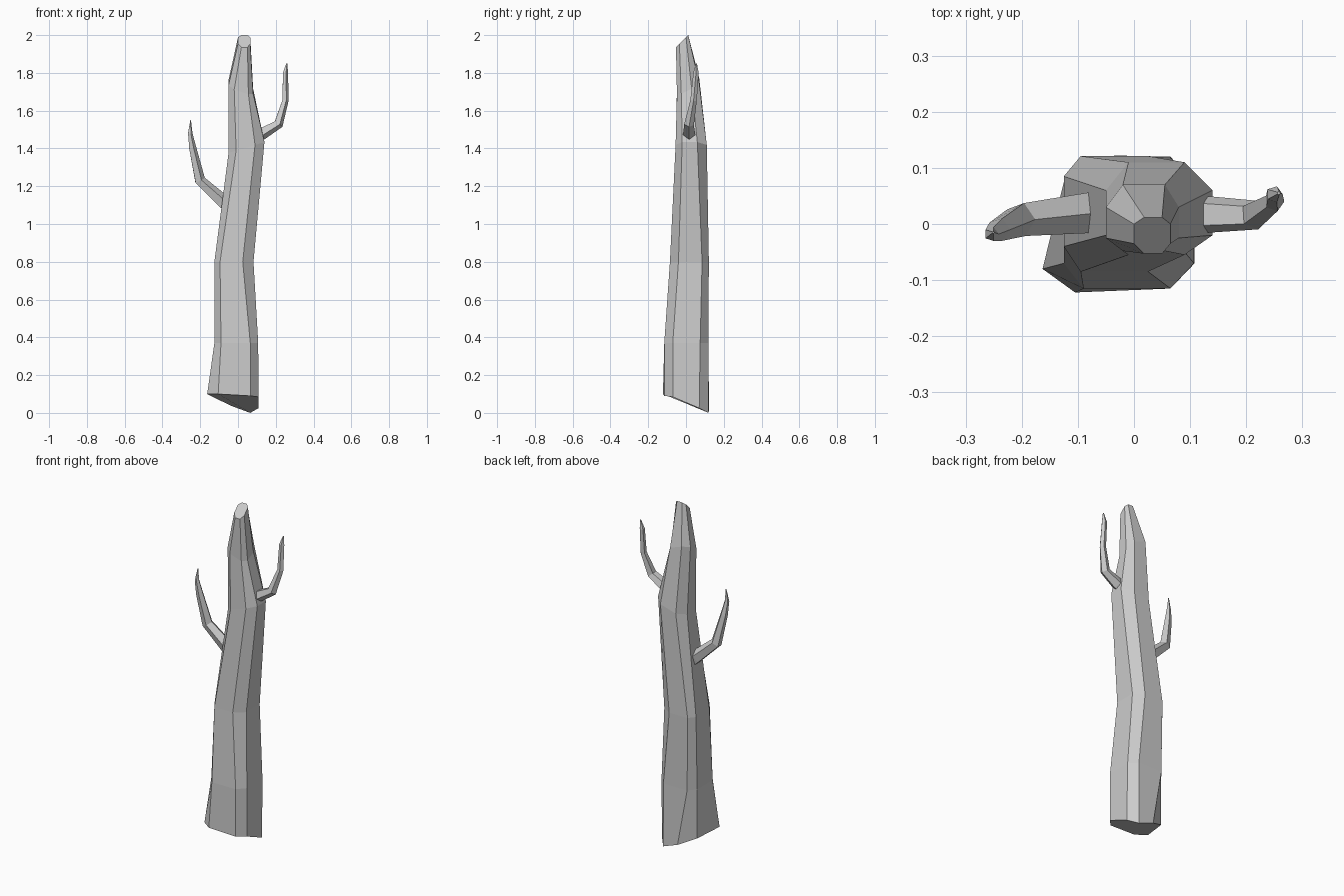
import bpy, math
from mathutils import Vector


def loft(name, rings):
    # Skin a list of equal-sized rings and close both ends
    n = len(rings[0])
    verts = [p for r in rings for p in r]
    faces = [list(range(n))[::-1], list(range(len(verts) - n, len(verts)))]
    for i in range(len(rings) - 1):
        for j in range(n):
            k = (j + 1) % n
            faces.append([i * n + j, i * n + k, (i + 1) * n + k, (i + 1) * n + j])
    me = bpy.data.meshes.new(name)
    me.from_pydata(verts, [], faces)
    me.update()
    ob = bpy.data.objects.new(name, me)
    bpy.context.collection.objects.link(ob)
    return ob


def octagon(xs, ys, z, sx=0, sy=0):
    # Chamfered square section, tilted by slopes sx and sy
    a, b, c, d = xs
    e, f, g, h = ys
    pts = [(b, e), (c, e), (d, f), (d, g), (c, h), (b, h), (a, g), (a, f)]
    mx, my = (a + d) / 2, (e + h) / 2
    return [(x, y, z + sx * (x - mx) + sy * (y - my)) for x, y in pts]


# Trunk: broken slanted base, bent tapering sections, slanted tip
base = [(-0.105, -0.122, 0.10), (0.065, -0.115, 0.09), (0.108, -0.07, 0.085),
        (0.108, 0.07, 0.025), (0.065, 0.12, 0.0), (-0.03, 0.122, 0.035),
        (-0.125, 0.075, 0.08), (-0.163, -0.08, 0.10)]
loft("trunk", [
    base,
    octagon((-0.125, -0.09, 0.065, 0.107), (-0.115, -0.07, 0.075, 0.118), 0.37),
    octagon((-0.125, -0.095, 0.025, 0.082), (-0.085, -0.04, 0.085, 0.121), 0.80),
    octagon((-0.05, -0.01, 0.09, 0.14), (-0.055, -0.02, 0.06, 0.11), 1.405, 0.3),
    octagon((-0.05, -0.02, 0.055, 0.08), (-0.048, -0.025, 0.03, 0.07), 1.73, -0.35, 0.5),
    octagon((0.0, 0.018, 0.05, 0.065), (-0.053, -0.035, 0.0, 0.012), 1.968, 0, 1.0),
])


def branch(name, path, sides=5):
    # Tapering tube: path entries are x, y, z, radius
    pts = [Vector(p[:3]) for p in path]
    rings = []
    for i, p in enumerate(pts):
        t = (pts[min(i + 1, len(pts) - 1)] - pts[max(i - 1, 0)]).normalized()
        u = t.cross(Vector((0, 1, 0))).normalized()
        v = t.cross(u)
        rings.append([p + path[i][3] * (math.cos(a) * u + math.sin(a) * v)
                      for a in (math.tau * (j + 0.5) / sides for j in range(sides))])
    return loft(name, rings)


branch("right_branch", [(0.08, 0.015, 1.46, 0.036), (0.13, 0.017, 1.482, 0.034),
                        (0.213, 0.016, 1.53, 0.027), (0.25, 0.04, 1.655, 0.018),
                        (0.25, 0.053, 1.80, 0.015), (0.258, 0.055, 1.85, 0.003)])
branch("left_branch", [(-0.03, 0.02, 1.075, 0.042), (-0.088, 0.02, 1.125, 0.038),
                       (-0.203, 0.008, 1.23, 0.031), (-0.241, -0.01, 1.40, 0.021),
                       (-0.254, -0.018, 1.48, 0.013), (-0.251, -0.015, 1.55, 0.002)])
